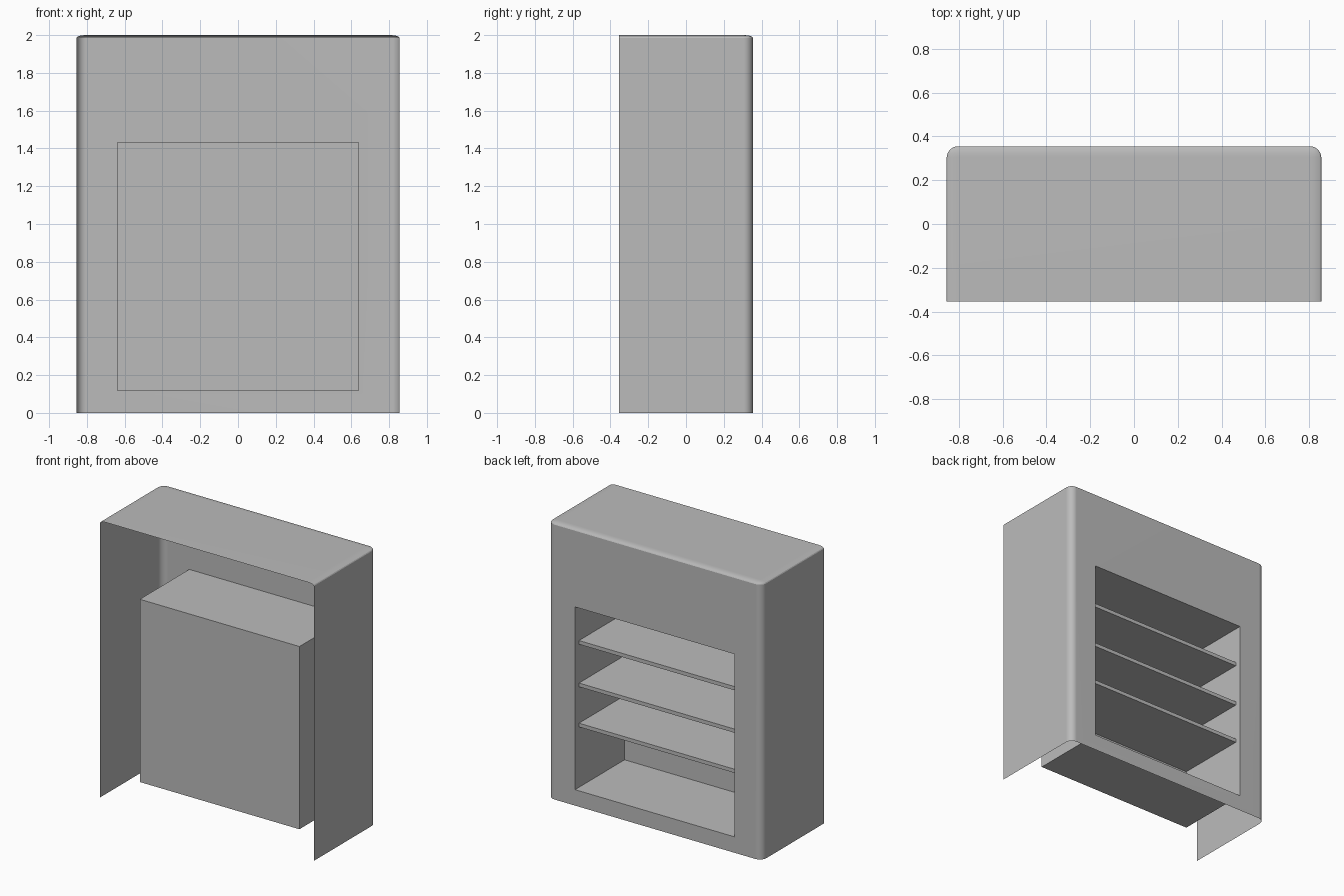
import bpy
import bmesh

cube = bpy.data.objects.get("Cube")
if cube:
    bpy.data.objects.remove(cube, do_unlink=True)

HALF_W, HALF_D, HEIGHT = 0.855, 0.355, 2.0
RADIUS, SQUASH = 0.05, 0.3          # rounded edges are flattened vertically
OPEN_W, OPEN_LOW, OPEN_HIGH = 0.638, 0.115, 1.435
NICHE_Y, SHELF_Y = -0.21, 0.31

grey = bpy.data.materials.new("plain grey")
grey.use_nodes = True
grey.diffuse_color = (0.5, 0.5, 0.5, 1)
grey.node_tree.nodes["Principled BSDF"].inputs["Base Color"].default_value = grey.diffuse_color


def add_object(name, bm):
    mesh = bpy.data.meshes.new(name)
    bm.to_mesh(mesh)
    bm.free()
    mesh.materials.append(grey)
    obj = bpy.data.objects.new(name, mesh)
    bpy.context.collection.objects.link(obj)
    return obj


def box(x0, x1, y0, y1, z0, z1):
    bm = bmesh.new()
    bmesh.ops.create_cube(bm, size=1)
    for v in bm.verts:
        v.co = (x1 if v.co.x > 0 else x0,
                y1 if v.co.y > 0 else y0,
                z1 if v.co.z > 0 else z0)
    bm.normal_update()
    return bm


# Thin cabinet shell, open at the front and underneath
bm = box(-HALF_W, HALF_W, -HALF_D, HALF_D, 0, HEIGHT / SQUASH)
open_faces = [f for f in bm.faces if f.normal.y < -0.5 or f.normal.z < -0.5]
bmesh.ops.delete(bm, geom=open_faces, context="FACES")
bmesh.ops.bevel(bm, geom=[e for e in bm.edges if len(e.link_faces) == 2],
                offset=RADIUS, segments=4, profile=0.5, affect="EDGES")
for v in bm.verts:
    v.co.z *= SQUASH
bm.normal_update()

# Recessed niche: frame the opening in the back panel, then push it inwards
panel = max((f for f in bm.faces if f.normal.y > 0.99), key=lambda f: f.calc_area())
for depth in (HALF_D, NICHE_Y):
    bmesh.ops.inset_individual(bm, faces=[panel], thickness=0.02)
    for v in panel.verts:
        v.co = (OPEN_W if v.co.x > 0 else -OPEN_W, depth,
                OPEN_HIGH if v.co.z > HEIGHT / 2.5 else OPEN_LOW)
bm.normal_update()
shell = add_object("cabinet_shell", bm)

# Smooth rounded edges with flat panels
bpy.ops.object.select_all(action="DESELECT")
shell.select_set(True)
bpy.context.view_layer.objects.active = shell
bpy.ops.object.shade_smooth_by_angle()
weighted = shell.modifiers.new("flat panels", "WEIGHTED_NORMAL")
weighted.keep_sharp = True

# Three shelves inside the niche
for name, top in (("upper", 1.175), ("middle", 0.868), ("lower", 0.578)):
    add_object(name + "_shelf",
               box(-OPEN_W, OPEN_W, NICHE_Y, SHELF_Y, top - 0.027, top))
